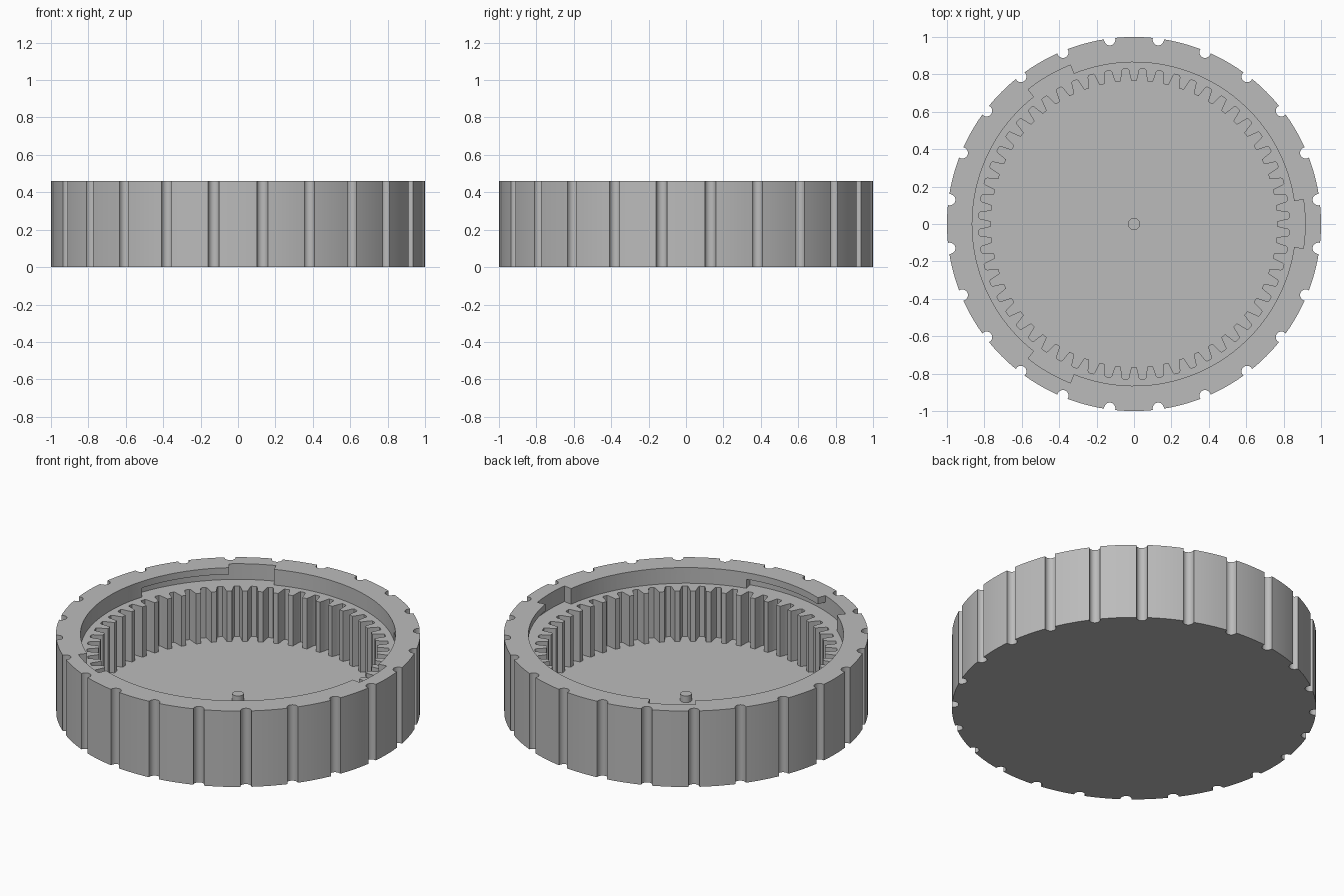
import bpy, bmesh, math
from math import cos, sin, pi, radians

HEIGHT, FLOOR, SHELF, LIP = 0.46, 0.06, 0.365, 0.42
BORE, LOCK = 0.865, 0.915
TEETH, GRIPS = 56, 24

if "Cube" in bpy.data.objects:
    bpy.data.objects.remove(bpy.data.objects["Cube"])

grey = bpy.data.materials.new("grey plastic")
grey.use_nodes = True
colour = (0.5, 0.5, 0.5, 1)
grey.diffuse_color = colour
grey.node_tree.nodes["Principled BSDF"].inputs["Base Color"].default_value = colour


def polar(r, a):
    return (r * cos(a), r * sin(a))


def arc(r, start, end, steps):
    return [polar(r, start + (end - start) * i / steps) for i in range(steps + 1)]


def prism(name, outline, z0, z1):
    """Extrude a closed outline from z0 to z1."""
    bm = bmesh.new()
    base = bm.faces.new([bm.verts.new((x, y, z0)) for x, y in outline])
    new = bmesh.ops.extrude_face_region(bm, geom=[base])["geom"]
    bmesh.ops.translate(bm, vec=(0, 0, z1 - z0),
                        verts=[v for v in new if isinstance(v, bmesh.types.BMVert)])
    bmesh.ops.recalc_face_normals(bm, faces=bm.faces)
    mesh = bpy.data.meshes.new(name)
    bm.to_mesh(mesh)
    bm.free()
    mesh.materials.append(grey)
    obj = bpy.data.objects.new(name, mesh)
    bpy.context.collection.objects.link(obj)
    return obj


def circle(r, n):
    return arc(r, 0, 2 * pi * (n - 1) / n, n - 1)


def grip_outline():
    """Round outline with a finger groove between every two panels."""
    points, pitch, r, centre = [], 2 * pi / GRIPS, 0.03, 0.993
    half = pitch / 2 - r
    for k in range(GRIPS):
        a = k * pitch
        points += arc(1, a - half, a + half, 6)
        g = a + pitch / 2
        gx, gy = polar(centre, g)
        for i in range(1, 10):
            dx, dy = polar(r, g - radians(75) - radians(210) * i / 10)
            points.append((gx + dx, gy + dy))
    return points


def gear_outline():
    """Internal gear: tapered pockets between teeth."""
    pocket = [(-0.34, 0.765), (-0.27, 0.79), (-0.2, 0.822), (-0.14, 0.83)]
    pocket += [(-p, r) for p, r in reversed(pocket)]
    pitch = 2 * pi / TEETH
    return [polar(r, (k + 0.5 + p) * pitch) for k in range(TEETH) for p, r in pocket]


def lock_outline(before, after):
    """Bore with three wider sectors, in degrees around each notch."""
    points = []
    for k in range(3):
        c = k * 120
        points += arc(LOCK, radians(c - before), radians(c + after), 16)
        points += arc(BORE, radians(c + after), radians(c + 120 - before), 40)
    return points


# Housing, cut by the gear bore, the lock slots and the notched mouth
housing = prism("ring_gear_housing", grip_outline(), 0, HEIGHT)
cutters = [
    prism("mouth_cutter", lock_outline(8.2, 8.2), SHELF, HEIGHT + 0.1),
    prism("lock_slot_cutter", lock_outline(8.2, 42.5), SHELF, LIP),
    prism("gear_cutter", gear_outline(), FLOOR, SHELF + 0.02),
]
for cutter in cutters:
    mod = housing.modifiers.new(cutter.name, "BOOLEAN")
    mod.operation, mod.solver, mod.object = "DIFFERENCE", "EXACT", cutter
    cutter.hide_render = True
bpy.context.view_layer.objects.active = housing
housing.select_set(True)
for cutter in cutters:
    bpy.ops.object.modifier_apply(modifier=cutter.name)
    bpy.data.objects.remove(cutter)

# Centre pin on the floor
pin = prism("centre_pin", circle(0.032, 24), FLOOR - 0.01, 0.1)

for obj in (housing, pin):
    bpy.ops.object.select_all(action="DESELECT")
    obj.select_set(True)
    bpy.context.view_layer.objects.active = obj
    bpy.ops.object.shade_smooth_by_angle(angle=radians(30))
